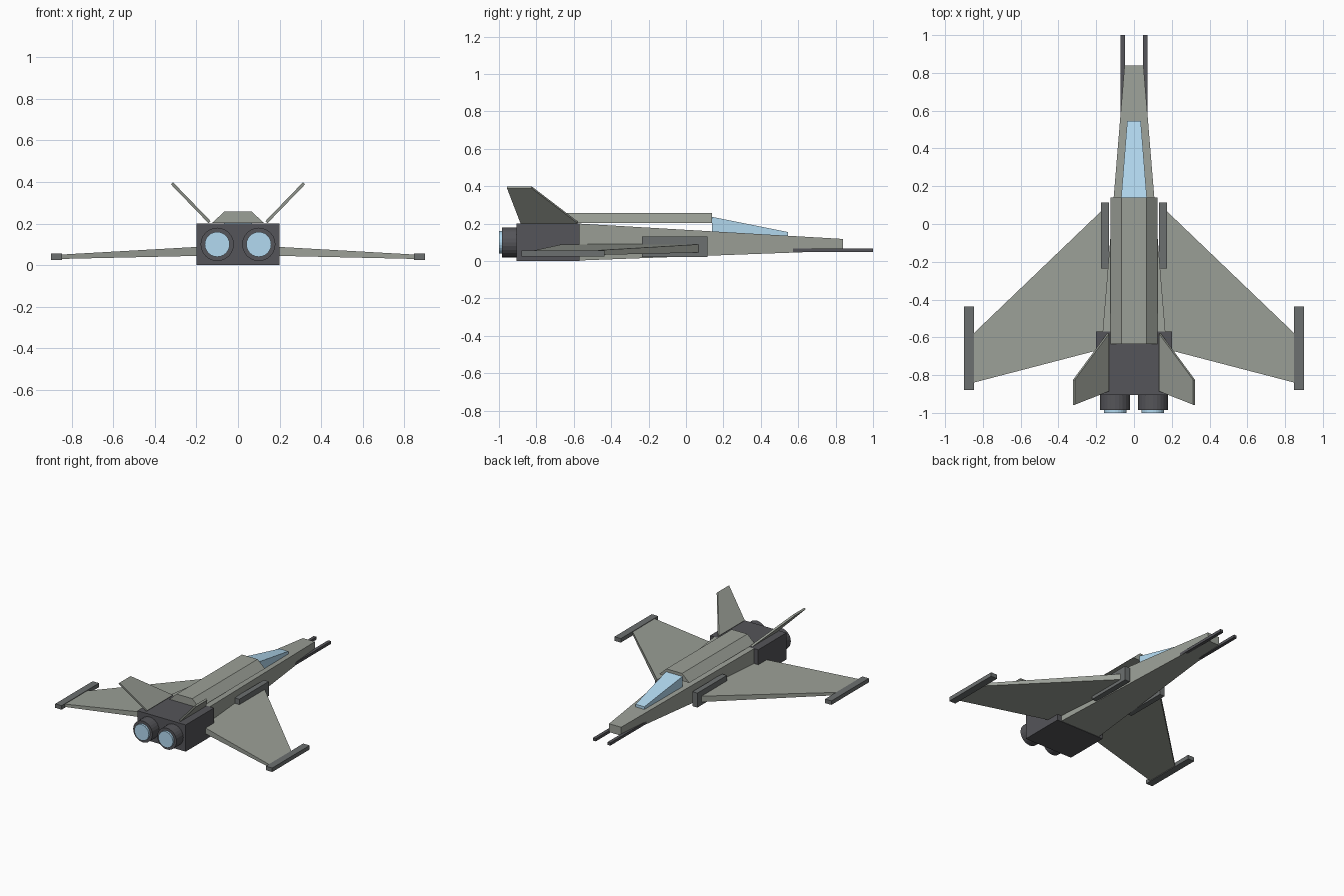
import bpy, bmesh
from math import pi

if "Cube" in bpy.data.objects:
    bpy.data.objects.remove(bpy.data.objects["Cube"])


def material(name, color):
    m = bpy.data.materials.new(name)
    m.diffuse_color = (*color, 1)
    m.use_nodes = True
    m.node_tree.nodes["Principled BSDF"].inputs["Base Color"].default_value = m.diffuse_color
    return m


HULL = material("hull_grey", (0.33, 0.35, 0.31))
TRIM = material("trim_grey", (0.15, 0.16, 0.16))
DARK = material("dark_grey", (0.09, 0.09, 0.1))
GLASS = material("blue_glass", (0.45, 0.7, 0.88))


def finish(name, bm, mat, mirror):
    bmesh.ops.recalc_face_normals(bm, faces=bm.faces)
    me = bpy.data.meshes.new(name)
    bm.to_mesh(me)
    bm.free()
    me.materials.append(mat)
    ob = bpy.data.objects.new(name, me)
    bpy.context.collection.objects.link(ob)
    if mirror:
        ob.modifiers.new("Mirror", 'MIRROR').use_axis[0] = True
    return ob


def loft(name, a, b, mat, mirror=False):
    """Solid between two matching rings of points."""
    bm = bmesh.new()
    va = [bm.verts.new(p) for p in a]
    vb = [bm.verts.new(p) for p in b]
    n = len(a)
    bm.faces.new(va)
    bm.faces.new(vb)
    for i in range(n):
        j = (i + 1) % n
        bm.faces.new((va[i], va[j], vb[j], vb[i]))
    return finish(name, bm, mat, mirror)


def rect(y, x0, x1, z0, z1):
    return [(x0, y, z0), (x1, y, z0), (x1, y, z1), (x0, y, z1)]


def box(name, x, y, z, mat, mirror=False):
    return loft(name, rect(y[0], *x, *z), rect(y[1], *x, *z), mat, mirror)


def section(x, y0, y1, z0, z1):
    return [(x, y0, z0), (x, y1, z0), (x, y1, z1), (x, y0, z1)]


# Tapered fuselage, canopy and dorsal spine
loft("fuselage", rect(-0.57, -0.166, 0.166, 0.003, 0.2),
     rect(0.84, -0.05, 0.05, 0.055, 0.118), HULL)
loft("canopy", rect(0.14, -0.068, 0.068, 0.13, 0.236),
     rect(0.545, -0.036, 0.036, 0.11, 0.155), GLASS)
spine = [(-0.125, 0.203), (0.125, 0.203), (0.065, 0.258), (-0.065, 0.258)]
loft("spine", [(x, -0.635, z) for x, z in spine],
     [(x, 0.14, z) for x, z in spine], HULL)

# Engine block and nozzles
box("engine_block", (-0.2, 0.2), (-0.905, -0.57), (0, 0.2), DARK)
for name, r, y0, y1, mat in (("nozzle", 0.08, -0.985, -0.88, DARK),
                             ("exhaust_glow", 0.06, -1.0, -0.95, GLASS)):
    for side, x in (("left", -0.1), ("right", 0.1)):
        bpy.ops.mesh.primitive_cylinder_add(
            vertices=24, radius=r, depth=y1 - y0,
            location=(x, (y0 + y1) / 2, 0.1), rotation=(pi / 2, 0, 0))
        ob = bpy.context.object
        ob.name = f"{name}_{side}"
        ob.data.materials.append(mat)

# Swept wings with tip rails
loft("wings", section(0.14, -0.655, 0.1, 0.046, 0.091),
     section(0.85, -0.84, -0.58, 0.03, 0.051), HULL, True)
box("wingtip_rails", (0.847, 0.9), (-0.88, -0.437), (0.025, 0.055), TRIM, True)

# Side intakes and nose cannons
box("intakes", (0.133, 0.175), (-0.235, 0.115), (0.022, 0.13), TRIM, True)
box("nose_cannons", (0.048, 0.072), (0.57, 1.0), (0.047, 0.067), DARK, True)

# Canted tail fins
outline = [(0.137, -0.58, 0.207), (0.318, -0.825, 0.394),
           (0.318, -0.957, 0.394), (0.137, -0.885, 0.207)]
t = 0.005
loft("tail_fins", [(x - t, y, z + t) for x, y, z in outline],
     [(x + t, y, z - t) for x, y, z in outline], HULL, True)
